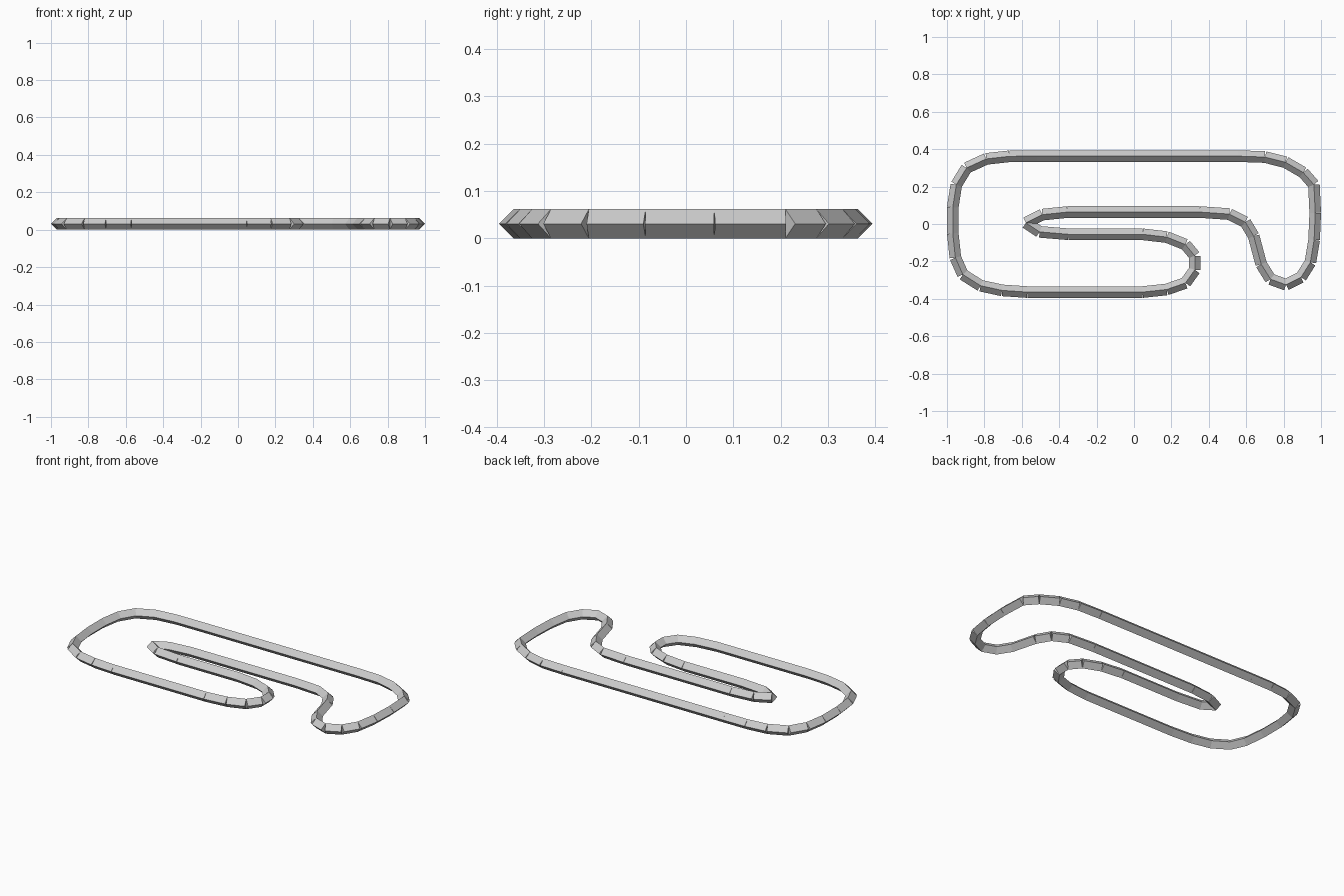
import bpy
from mathutils import Vector

if "Cube" in bpy.data.objects:
    bpy.data.objects.remove(bpy.data.objects["Cube"], do_unlink=True)

R = 0.031  # half diagonal of the square bar

grey = bpy.data.materials.new("barrier_grey")
grey.use_nodes = True
colour = (0.6, 0.6, 0.6, 1)
grey.diffuse_color = colour
grey.node_tree.nodes["Principled BSDF"].inputs["Base Color"].default_value = colour

# Centre line of the closed circuit, clockwise from the back straight
path = [(-.52, .363), (.555, .363), (.70, .358), (.81, .33), (.905, .275), (.962, .21),
        (.969, .06), (.963, -.085), (.943, -.205), (.893, -.285), (.813, -.325),
        (.73, -.295), (.68, -.215), (.64, -.065), (.595, .01), (.51, .053), (.35, .064),
        (-.355, .064), (-.49, .05), (-.578, .006), (-.505, -.042), (-.35, -.055),
        (.045, -.055), (.175, -.07), (.275, -.11), (.325, -.17), (.325, -.245),
        (.275, -.315), (.175, -.35), (.045, -.364), (-.57, -.364), (-.705, -.355),
        (-.82, -.33), (-.915, -.27), (-.955, -.18), (-.969, -.05), (-.969, .09),
        (-.95, .21), (-.895, .3), (-.79, .348), (-.665, .362)]


def bar(name, a, b):
    """Square bar standing on its edge, with straight cut ends."""
    a, b = Vector((*a, R)), Vector((*b, R))
    along = (b - a).normalized()
    side = Vector((-along.y, along.x, 0)) * R
    up = Vector((0, 0, R))
    ring = (side, up, -side, -up)
    verts = [p + o for p in (a, b) for o in ring]
    faces = [(i, i + 4, (i + 1) % 4 + 4, (i + 1) % 4) for i in range(4)]
    faces += [(0, 1, 2, 3), (7, 6, 5, 4)]
    mesh = bpy.data.meshes.new(name)
    mesh.from_pydata(verts, [], faces)
    mesh.materials.append(grey)
    mesh.update()
    bpy.context.collection.objects.link(bpy.data.objects.new(name, mesh))


# One bar per stretch of the circuit
for i, start in enumerate(path):
    bar(f"track_bar_{i + 1}", start, path[(i + 1) % len(path)])
